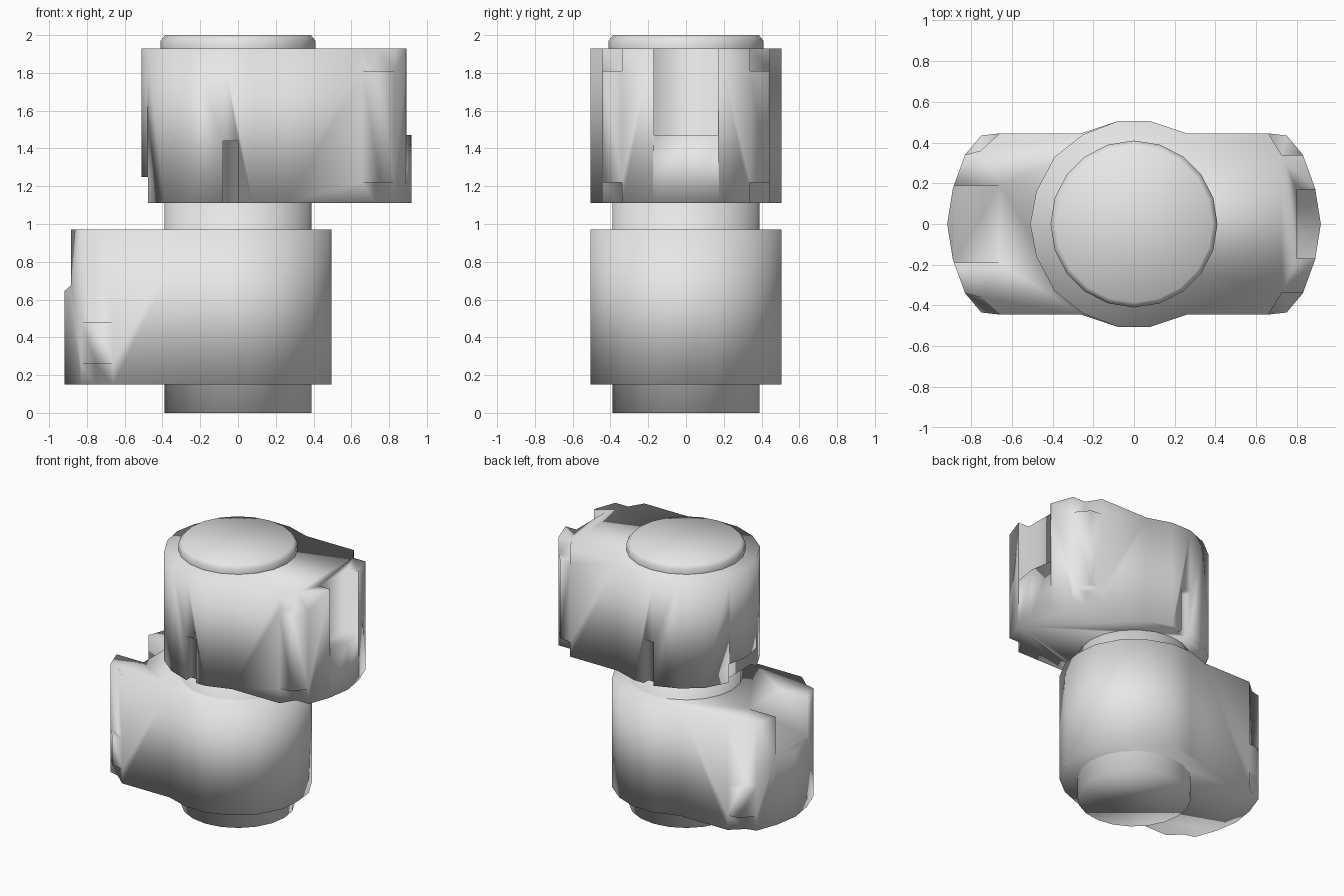
import bpy
import bmesh
import math

if "Cube" in bpy.data.objects:
    bpy.data.objects.remove(bpy.data.objects["Cube"], do_unlink=True)

GREY = (0.8, 0.8, 0.8, 1.0)
grey = bpy.data.materials.new("plain_grey")
grey.use_nodes = True
grey.diffuse_color = GREY
grey.node_tree.nodes["Principled BSDF"].inputs["Base Color"].default_value = GREY


def add_object(name, bm):
    bmesh.ops.recalc_face_normals(bm, faces=bm.faces)
    for face in bm.faces:
        face.smooth = True
    mesh = bpy.data.meshes.new(name)
    bm.to_mesh(mesh)
    bm.free()
    mesh.materials.append(grey)
    obj = bpy.data.objects.new(name, mesh)
    bpy.context.collection.objects.link(obj)
    return obj


def prism(name, outline, low, high, axis="z"):
    """Extrude a flat outline along z, or an x-z outline along y."""
    bm = bmesh.new()
    place = (lambda u, v, w: (u, v, w)) if axis == "z" else (lambda u, v, w: (u, w, v))
    rings = [[bm.verts.new(place(u, v, w)) for u, v in outline] for w in (low, high)]
    bm.faces.new(rings[0])
    bm.faces.new(rings[1])
    for i in range(len(outline)):
        j = (i + 1) % len(outline)
        bm.faces.new((rings[0][i], rings[0][j], rings[1][j], rings[1][i]))
    return add_object(name, bm)


def box(x0, x1, y0, y1, z0, z1):
    return prism("cutter", [(x0, y0), (x1, y0), (x1, y1), (x0, y1)], z0, z1)


def carve(obj, cutters):
    """Subtract the cutters, keep the result and drop the cutters."""
    for cutter in cutters:
        cutter.hide_render = True
        mod = obj.modifiers.new("cut", "BOOLEAN")
        mod.operation = "DIFFERENCE"
        mod.solver = "EXACT"
        mod.object = cutter
    graph = bpy.context.evaluated_depsgraph_get()
    mesh = bpy.data.meshes.new_from_object(obj.evaluated_get(graph))
    obj.modifiers.clear()
    obj.data = mesh
    for cutter in cutters:
        bpy.data.objects.remove(cutter, do_unlink=True)
    for face in mesh.polygons:
        face.use_smooth = True


# Cam outline: round heel on one side, blunt nose on the other
HALF = [(-0.48, 0.16), (-0.39, 0.33), (-0.25, 0.44), (-0.08, 0.505), (0.08, 0.505),
        (0.26, 0.445), (0.66, 0.445), (0.75, 0.435), (0.83, 0.34), (0.89, 0.175)]
CAM = [(-0.51, 0)] + HALF + [(0.918, 0)] + [(x, -y) for x, y in reversed(HALF)]


def corner_cutters(side, inner, low, high):
    """Notches on both nose corners."""
    shape = [(0.66, 0.445), inner, (0.83, 0.34), (0.95, 0.34), (0.95, 0.6), (0.66, 0.6)]
    return [prism("cutter", [(side * x, s * y) for x, y in shape], low, high)
            for s in (-1, 1)]


# Upper cam, nose towards the left
upper = prism("upper_cam", CAM, 1.11, 1.93)
cuts = [box(0.8, 1, -0.17, 0.17, 1.47, 2.1),
        box(-0.6, -0.43, -0.165, 0.165, 1, 1.25)]
cuts += corner_cutters(1, (0.725, 0.34), 1.81, 2.1)
cuts += corner_cutters(1, (0.725, 0.34), 1, 1.22)
cuts += [box(-0.08, 0, min(s * 0.45, s * 0.6), max(s * 0.45, s * 0.6), 1, 1.44)
         for s in (-1, 1)]
carve(upper, cuts)

# Lower cam, nose towards the right, with a ramped slot
lower = prism("lower_cam", [(-x if x > -0.5 else 0.495, y) for x, y in CAM], 0.15, 0.97)
ramp = [(-0.652, 0.98), (-0.89, 0.67), (-0.96, 0.61), (-0.96, 1.1), (-0.652, 1.1)]
cuts = [prism("cutter", ramp, -0.19, 0.19, axis="y")]
cuts += corner_cutters(-1, (0.755, 0.36), 0.48, 1.1)
cuts += corner_cutters(-1, (0.755, 0.36), 0, 0.26)
carve(lower, cuts)


def turned(name, profile, sides=20):
    """Lathe a radius-height profile around z and cap both ends."""
    bm = bmesh.new()
    rings = []
    for radius, z in profile:
        rings.append([bm.verts.new((radius * math.cos(math.tau * i / sides),
                                    radius * math.sin(math.tau * i / sides), z))
                      for i in range(sides)])
    for a, b in zip(rings, rings[1:]):
        for i in range(sides):
            j = (i + 1) % sides
            bm.faces.new((a[i], a[j], b[j], b[i]))
    bm.faces.new(rings[0])
    bm.faces.new(rings[-1])
    return add_object(name, bm)


# Shaft through both cams, and the chamfered end cap
turned("shaft", [(0.39, 0), (0.39, 1.2)])
turned("end_cap", [(0.41, 1.85), (0.41, 1.97), (0.385, 2)])
